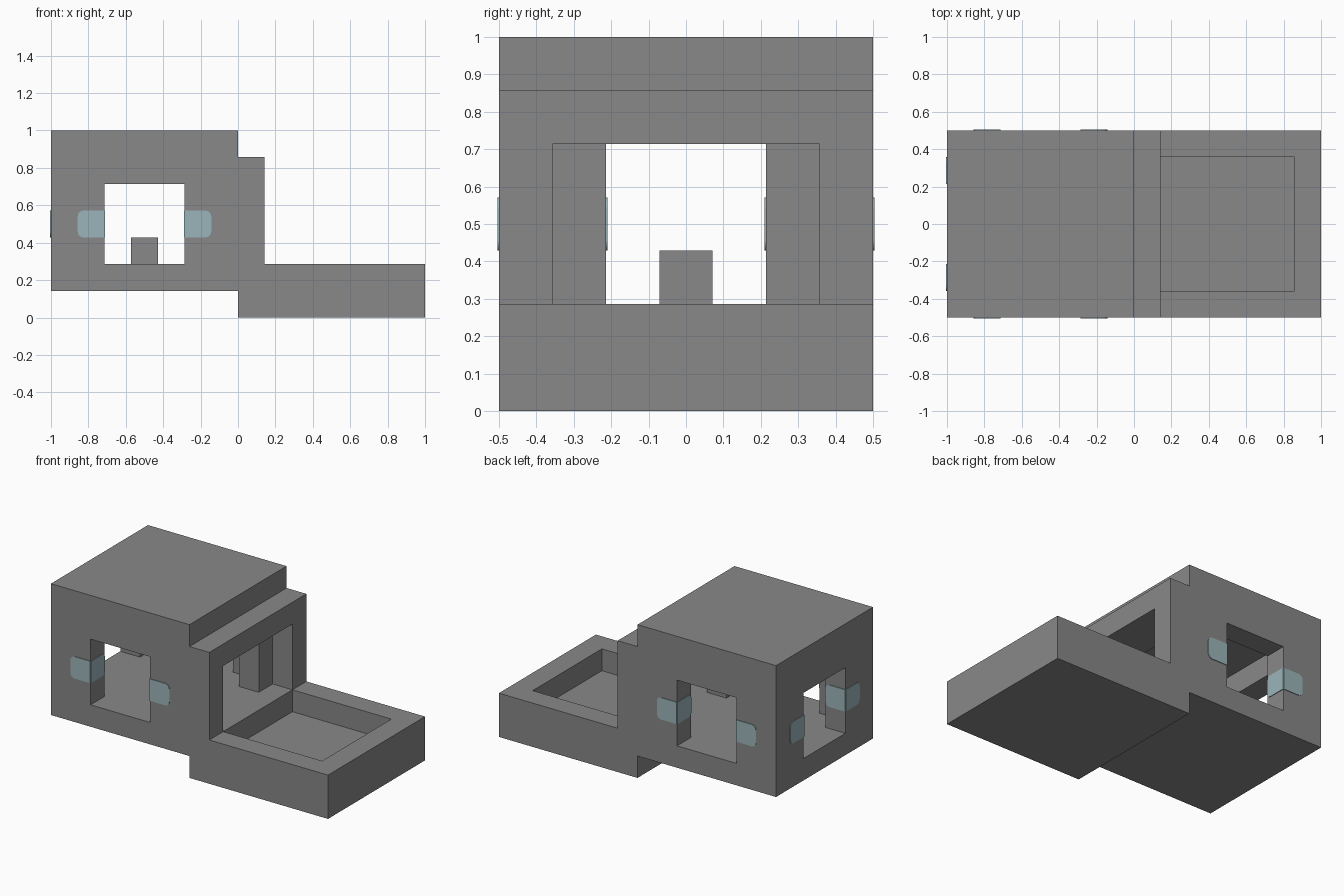
import bpy, bmesh, math
from mathutils import Matrix, Vector

if "Cube" in bpy.data.objects:
    bpy.data.objects.remove(bpy.data.objects["Cube"], do_unlink=True)

U = 1 / 7                                # grid module
HOUSE_CENTRE = Vector((-3.5, 0, 0))      # in modules


def material(name, rgb):
    mat = bpy.data.materials.new(name)
    mat.use_nodes = True
    mat.diffuse_color = (*rgb, 1)
    mat.node_tree.nodes["Principled BSDF"].inputs["Base Color"].default_value = (*rgb, 1)
    return mat


def finish(name, bm, mat):
    bmesh.ops.recalc_face_normals(bm, faces=bm.faces)
    bmesh.ops.scale(bm, vec=(U, U, U), verts=bm.verts)
    mesh = bpy.data.meshes.new(name)
    bm.to_mesh(mesh)
    bm.free()
    mesh.materials.append(mat)
    obj = bpy.data.objects.new(name, mesh)
    bpy.context.collection.objects.link(obj)
    return obj


def extrude_outline(bm, points, vec):
    face = bm.faces.new([bm.verts.new(p) for p in points])
    made = bmesh.ops.extrude_face_region(bm, geom=[face], use_keep_orig=True)["geom"]
    verts = [g for g in made if isinstance(g, bmesh.types.BMVert)]
    bmesh.ops.translate(bm, verts=verts, vec=vec)
    return list(face.verts) + verts


def box(name, x, y, z, mat):
    bm = bmesh.new()
    corners = [(x[0], y[0], z[0]), (x[1], y[0], z[0]), (x[1], y[1], z[0]), (x[0], y[1], z[0])]
    extrude_outline(bm, corners, (0, 0, z[1] - z[0]))
    return finish(name, bm, mat)


grey = material("stone grey", (0.246, 0.246, 0.246))
teal = material("pale teal", (0.33, 0.46, 0.49))

# Body: one side profile extruded across the width
profile = [(-7, 1), (0, 1), (0, 0), (7, 0), (7, 2), (1, 2), (1, 6), (0, 6), (0, 7), (-7, 7)]
bm = bmesh.new()
extrude_outline(bm, [(x, -3.5, z) for x, z in profile], (0, 7, 0))
body = finish("house_body", bm, grey)

# Hollows: room, side windows, end window with doorway, porch, sunken basin
hollows = {
    "room": ((-6, -1), (-2.5, 2.5), (2, 6)),
    "side_windows": ((-5, -2), (-4, 4), (2, 5)),
    "end_window": ((-8, 0.5), (-1.5, 1.5), (2, 5)),
    "porch": ((0, 1.5), (-2.5, 2.5), (2, 5)),
    "basin": ((1, 6), (-2.5, 2.5), (1, 3)),
}
bpy.context.view_layer.objects.active = body
for name, size in hollows.items():
    cutter = box(name + "_cutter", *size, grey)
    cutter.hide_render = True
    mod = body.modifiers.new(name, 'BOOLEAN')
    mod.operation = 'DIFFERENCE'
    mod.solver = 'EXACT'
    mod.object = cutter
    bpy.ops.object.modifier_apply(modifier=mod.name)
    bpy.data.objects.remove(cutter, do_unlink=True)

# Small block on the room floor
box("room_block", (-4, -3), (-0.5, 0.5), (2, 3), grey)


# Window bands: thin plates with rounded free ends, wrapped into the reveals
def plate(bm, origin, along, normal):
    r, outline = 0.22, [(0, -0.5)]
    for side in (-1, 1):
        arc = [math.radians(a) for a in range(0, 91, 15)]
        if side < 0:
            arc.reverse()
        outline += [(1 - r + r * math.cos(a), side * (0.5 - r + r * math.sin(a))) for a in arc]
    outline.append((0, 0.5))
    points = [origin + along * s + Vector((0, 0, t)) for s, t in outline]
    return extrude_outline(bm, points, normal * 0.03)


for wall, angle in (("front", 0), ("right_end", -90), ("back", 180)):
    bm = bmesh.new()
    for side in (-1, 1):
        corner = HOUSE_CENTRE + Vector((side * 1.5, -3.5, 3.5))
        plate(bm, corner, Vector((side, 0, 0)), Vector((0, -1, 0)))
        plate(bm, corner, Vector((0, 1, 0)), Vector((-side, 0, 0)))
    bmesh.ops.rotate(bm, verts=bm.verts, cent=HOUSE_CENTRE,
                     matrix=Matrix.Rotation(math.radians(angle), 3, 'Z'))
    finish(wall + "_window_bands", bm, teal)
